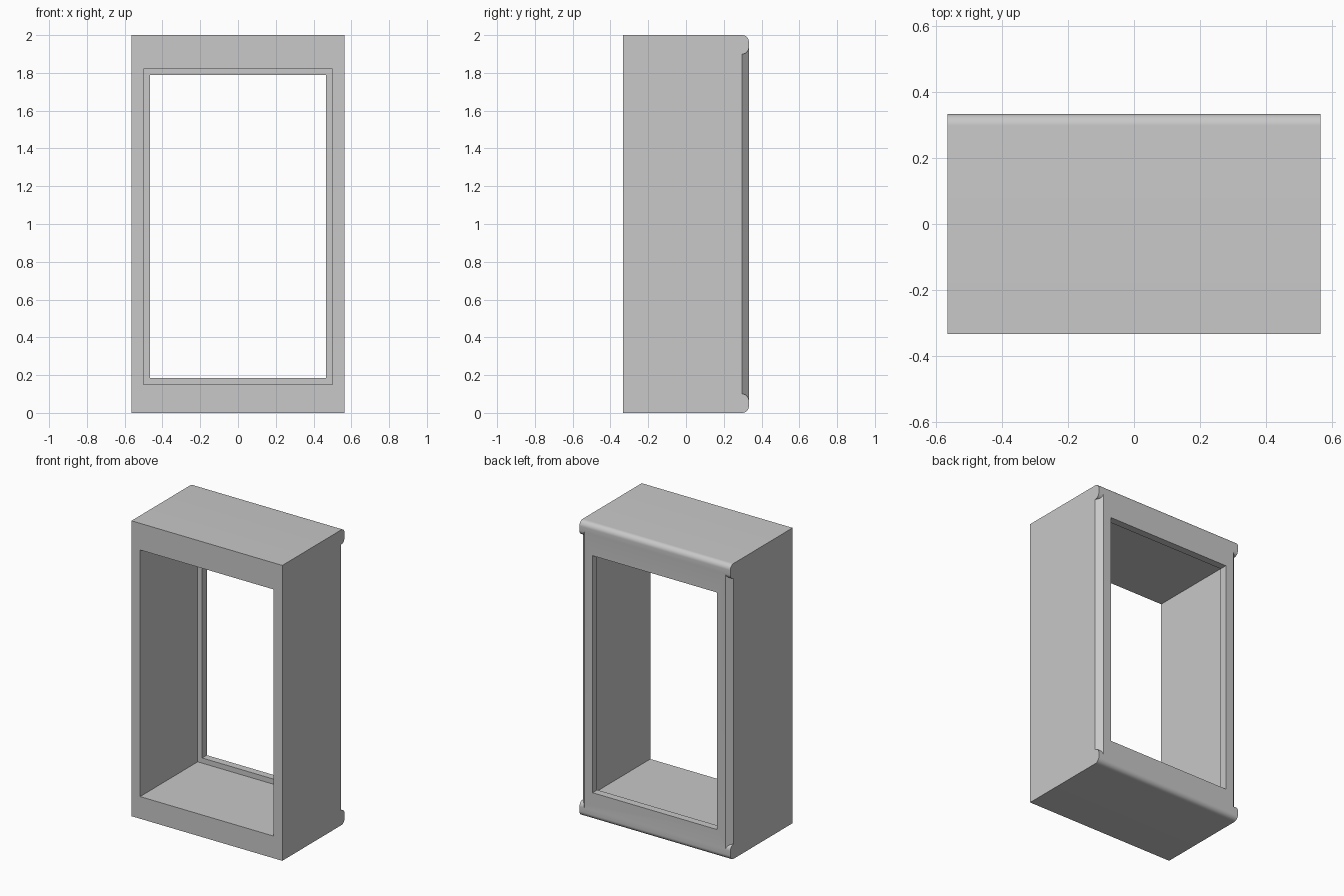
import bpy, math
from mathutils import Vector

if "Cube" in bpy.data.objects:
    bpy.data.objects.remove(bpy.data.objects["Cube"])

W, D, H = 0.565, 0.333, 2.0      # half width, half depth, height
ROUND, CHAMFER = 0.035, 0.036

grey = bpy.data.materials.new("light grey")
grey.use_nodes = True
colour = (0.58, 0.58, 0.58, 1)
grey.diffuse_color = colour
grey.node_tree.nodes["Principled BSDF"].inputs["Base Color"].default_value = colour


def prism(name, profile, direction, place):
    """Extrude a closed 2D profile along a direction; place maps 2D to 3D."""
    n = len(profile)
    base = [Vector(place(*p)) for p in profile]
    verts = base + [v + Vector(direction) for v in base]
    faces = [range(n), range(2 * n - 1, n - 1, -1)]
    faces += [(i, i + n, (i + 1) % n + n, (i + 1) % n) for i in range(n)]
    mesh = bpy.data.meshes.new(name)
    mesh.from_pydata(verts, [], [tuple(f) for f in faces])
    mesh.materials.append(grey)
    obj = bpy.data.objects.new(name, mesh)
    bpy.context.collection.objects.link(obj)
    bpy.context.view_layer.objects.active = obj
    bpy.ops.object.select_all(action='DESELECT')
    obj.select_set(True)
    bpy.ops.object.mode_set(mode='EDIT')
    bpy.ops.mesh.select_all(action='SELECT')
    bpy.ops.mesh.normals_make_consistent(inside=False)
    bpy.ops.object.mode_set(mode='OBJECT')
    return obj


def combine(target, cutter, operation):
    mod = target.modifiers.new("cut", 'BOOLEAN')
    mod.object, mod.operation, mod.solver = cutter, operation, 'EXACT'
    bpy.context.view_layer.objects.active = target
    bpy.ops.object.modifier_apply(modifier=mod.name)
    bpy.data.objects.remove(cutter)


def arc(y, z, r, start, end, steps=10):
    angles = [math.radians(start + (end - start) * i / steps) for i in range(steps + 1)]
    return [(y + r * math.cos(a), z + r * math.sin(a)) for a in angles]


def opening(name, x, z0, z1, y0, y1):
    return prism(name, [(-x, z0), (x, z0), (x, z1), (-x, z1)],
                 (0, y1 - y0, 0), lambda a, b: (a, y0, b))


# Outer casing, rounded along the top and bottom back edges
side = [(-D, H), (-D, 0)]
side += arc(D - ROUND, ROUND, ROUND, -90, 0)
side += arc(D - ROUND, H - ROUND, ROUND, 0, 90)
frame = prism("window_frame", side, (2 * W, 0, 0), lambda y, z: (-W, y, z))

# Main opening and the narrower lip at the back
combine(frame, opening("main_opening", 0.5, 0.15, 1.82, -D - 0.1, 0.283), 'DIFFERENCE')
combine(frame, opening("lip_opening", 0.467, 0.185, 1.79, -D - 0.2, D + 0.1), 'DIFFERENCE')

# Chamfers on the back side edges, stopping at rounded ends
for s in (-1, 1):
    e = 0.05
    wedge = prism("chamfer_cutter",
                  [(W - CHAMFER - e, D + e), (W + e, D - CHAMFER - e), (W + e, D + e)],
                  (0, 0, H), lambda x, y: (s * x, y, 0))
    y0, top, low = D - ROUND, 1.935, 0.065
    limits = arc(y0, low, ROUND, 90, 0) + [(D + 0.1, low), (D + 0.1, top)]
    limits += arc(y0, top, ROUND, 0, -90)
    limits += [(y0 - 0.1, top - ROUND), (y0 - 0.1, low + ROUND)]
    ends = prism("end_limits", limits, (4 * W, 0, 0), lambda y, z: (-2 * W, y, z))
    combine(wedge, ends, 'INTERSECT')
    combine(frame, wedge, 'DIFFERENCE')

bpy.ops.object.select_all(action='DESELECT')
frame.select_set(True)
bpy.context.view_layer.objects.active = frame
bpy.ops.object.shade_smooth_by_angle(angle=math.radians(30))
